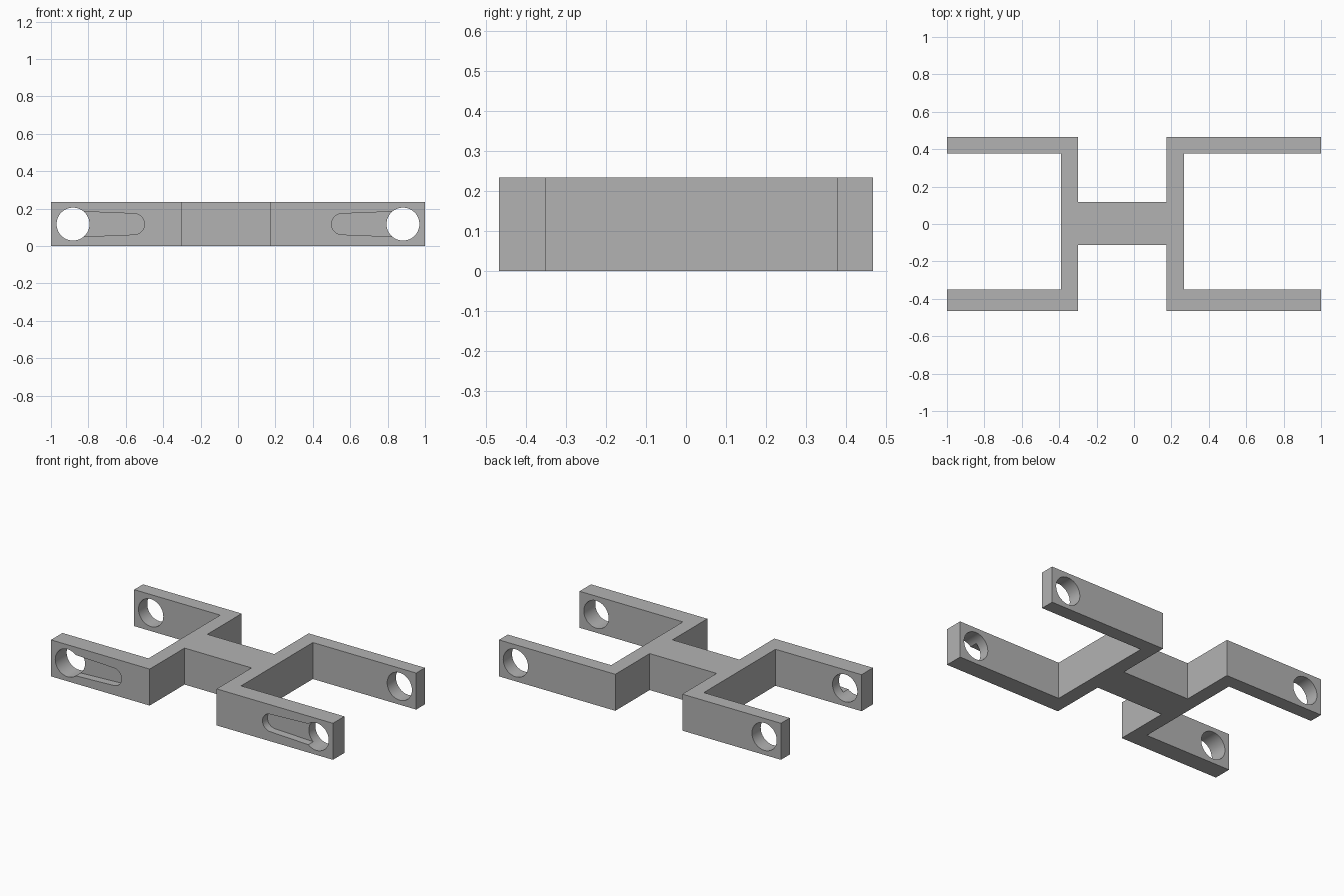
import bpy
import bmesh
from math import cos, sin, pi, radians
from mathutils import Vector

old = bpy.data.objects.get("Cube")
if old:
    bpy.data.objects.remove(old, do_unlink=True)

HEIGHT = 0.234
MID_Z = HEIGHT / 2
FRONT, BACK = -0.466, 0.466
FRONT_IN, BACK_IN = -0.35, 0.377
HOLE_X, HOLE_R = 0.882, 0.088

grey = bpy.data.materials.new("plain grey")
grey.use_nodes = True
colour = (0.45, 0.45, 0.45, 1)
grey.diffuse_color = colour
grey.node_tree.nodes["Principled BSDF"].inputs["Base Color"].default_value = colour


def prism(name, points, direction):
    """Extrude a closed outline along a direction into a solid object."""
    bm = bmesh.new()
    face = bm.faces.new([bm.verts.new(p) for p in points])
    moved = bmesh.ops.extrude_face_region(bm, geom=[face])["geom"]
    bmesh.ops.translate(bm, vec=Vector(direction),
                        verts=[v for v in moved if isinstance(v, bmesh.types.BMVert)])
    bmesh.ops.recalc_face_normals(bm, faces=bm.faces)
    mesh = bpy.data.meshes.new(name)
    bm.to_mesh(mesh)
    bm.free()
    mesh.materials.append(grey)
    obj = bpy.data.objects.new(name, mesh)
    bpy.context.collection.objects.link(obj)
    return obj


def cut(target, cutter):
    """Subtract a cutter from the target and discard it."""
    cutter.hide_render = True
    mod = target.modifiers.new("cut", "BOOLEAN")
    mod.operation = "DIFFERENCE"
    mod.solver = "EXACT"
    mod.object = cutter
    bpy.context.view_layer.objects.active = target
    bpy.ops.object.modifier_apply(modifier=mod.name)
    bpy.data.objects.remove(cutter, do_unlink=True)


# Bracket body: two C-shaped ends joined by a central bridge
right_side = [(-0.30, 0.118), (-0.30, BACK), (-1, BACK), (-1, BACK_IN),
              (-0.39, BACK_IN), (-0.39, FRONT_IN), (-1, FRONT_IN),
              (-1, FRONT), (-0.30, FRONT), (-0.30, -0.113)]
left_side = [(0.175, -0.113), (0.175, FRONT), (1, FRONT), (1, FRONT_IN),
             (0.267, FRONT_IN), (0.267, BACK_IN), (1, BACK_IN),
             (1, BACK), (0.175, BACK), (0.175, 0.118)]
body = prism("bracket_body", [(x, y, 0) for x, y in right_side + left_side],
             (0, 0, HEIGHT))

for side in (-1, 1):
    # Round hole through the front and back arms
    ring = [2 * pi * i / 64 for i in range(64)]
    hole = [(side * HOLE_X + HOLE_R * cos(a), -0.6, MID_Z + HOLE_R * sin(a)) for a in ring]
    cut(body, prism("hole_cutter", hole, (0, 1.2, 0)))

    # Shallow tapered slot with a rounded inner end on the front arm
    end_r = 0.056
    arc = [pi / 2 + pi * i / 20 for i in range(21)]
    outline = [(0.50 + end_r + end_r * cos(a), end_r * sin(a)) for a in arc]
    outline += [(HOLE_X, -0.069), (HOLE_X, 0.069)]
    slot = [(side * x, FRONT - 0.05, MID_Z + z) for x, z in outline]
    cut(body, prism("slot_cutter", slot, (0, 0.1, 0)))

# Smooth the bores while keeping hard edges
bpy.ops.object.select_all(action="DESELECT")
body.select_set(True)
bpy.context.view_layer.objects.active = body
bpy.ops.object.shade_smooth_by_angle(angle=radians(30))
